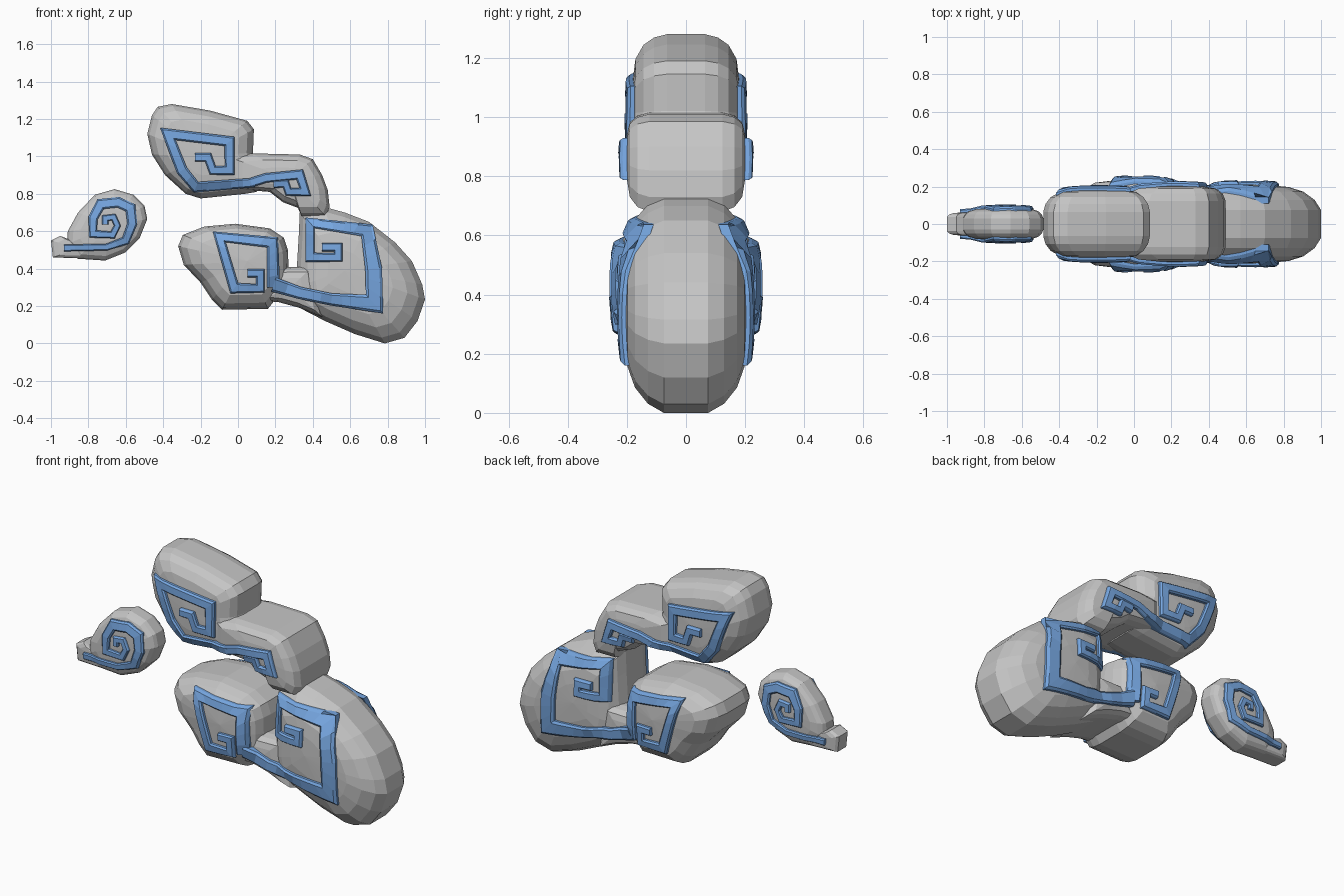
import bpy, bmesh
from mathutils import Vector
from mathutils.bvhtree import BVHTree


def material(name, rgb):
    m = bpy.data.materials.new(name)
    m.diffuse_color = (*rgb, 1)
    return m


GREY = material("cloud grey", (0.56, 0.56, 0.56))
BLUE = material("swirl blue", (0.18, 0.38, 0.74))


def finish(name, bm, mat):
    bmesh.ops.recalc_face_normals(bm, faces=bm.faces[:])
    me = bpy.data.meshes.new(name)
    bm.to_mesh(me)
    bm.free()
    me.materials.append(mat)
    ob = bpy.data.objects.new(name, me)
    bpy.context.scene.collection.objects.link(ob)
    return ob


BOXY = [(0.0, 1.03), (0.45, 1.0), (0.75, 0.95), (0.92, 0.82), (1.0, 0.62)]
SOFT = [(0.0, 1.03), (0.45, 1.0), (0.7, 0.95), (0.87, 0.8), (0.96, 0.6), (1.0, 0.36)]
ROUND = [(0.0, 1.02), (0.35, 1.0), (0.6, 0.95), (0.78, 0.83), (0.92, 0.62), (1.0, 0.36)]


def pillow(name, outline, centre, depth, side):
    """Rounded slab: the outline shrinks towards its centre as it nears each side."""
    levels = [(s, -y) for s, y in side] + [(s, y) for s, y in reversed(side)]
    bm = bmesh.new()
    c = Vector(centre)
    rings = []
    for s, y in levels:
        pts = [c + (Vector(p) - c) * s for p in outline] if s else [c]
        rings.append([bm.verts.new((p.x, y * depth, p.y)) for p in pts])
    n = len(outline)
    for a, b in zip(rings, rings[1:]):
        for i in range(n):
            j = (i + 1) % n
            if len(a) == 1:
                bm.faces.new((a[0], b[i], b[j]))
            elif len(b) == 1:
                bm.faces.new((a[i], a[j], b[0]))
            else:
                bm.faces.new((a[i], a[j], b[j], b[i]))
    return finish(name, bm, GREY)


def union(base, others):
    bpy.context.view_layer.objects.active = base
    for o in others:
        mod = base.modifiers.new("join", 'BOOLEAN')
        mod.operation = 'UNION'
        mod.solver = 'EXACT'
        mod.object = o
        bpy.ops.object.modifier_apply(modifier=mod.name)
        bpy.data.objects.remove(o)
    return base


def swirl(name, body, path, widths, height=0.024):
    """Raised ribbon laid on both sides of a body along a path in x, z."""
    bm = bmesh.new()
    bm.from_mesh(body.data)
    tree = BVHTree.FromBMesh(bm)
    bm.free()
    pts = [Vector(p) for p in path]
    if not isinstance(widths, list):
        widths = [widths] * len(pts)
    dirs = [(b - a).normalized() for a, b in zip(pts, pts[1:])]
    norms = [Vector((-d.y, d.x)) for d in dirs]
    corners = []
    for i, p in enumerate(pts):
        n1, n2 = norms[max(i - 1, 0)], norms[min(i, len(norms) - 1)]
        off = (n1 + n2) / max(1 + n1.dot(n2), 0.4) * widths[i] / 2
        corners.append((p + off, p - off))
    stations = []
    for i in range(len(pts) - 1):
        steps = max(1, round((pts[i + 1] - pts[i]).length / 0.06))
        for k in range(steps):
            stations.append([corners[i][e].lerp(corners[i + 1][e], k / steps) for e in (0, 1)])
    stations.append(list(corners[-1]))

    def surface(p):
        hit = tree.ray_cast(Vector((p.x, -1, p.y)), Vector((0, 1, 0)))[0]
        if hit is None:
            hit = tree.find_nearest(Vector((p.x, -0.15, p.y)))[0]
        return hit.y

    section = [(0, 0.02), (0.0, -height * 0.6), (0.15, -height),
               (0.85, -height), (1, -height * 0.6), (1, 0.02)]
    bm = bmesh.new()
    for sign in (1, -1):
        rows = []
        for l, r in stations:
            row = []
            for t, dy in section:
                p = l.lerp(r, t)
                row.append(bm.verts.new((p.x, sign * min(surface(p) + dy, -0.005), p.y)))
            rows.append(row)
        m = len(section)
        for a, b in zip(rows, rows[1:]):
            for i in range(m):
                j = (i + 1) % m
                bm.faces.new((a[i], a[j], b[j], b[i]))
        bm.faces.new(rows[0])
        bm.faces.new(rows[-1])
    return finish(name, bm, BLUE)


# Main cloud: four puffs and a bridge merged into one body
upper = pillow("cloud_body", [
    (-0.46, 1.22), (-0.43, 1.265), (-0.355, 1.28), (-0.15, 1.245), (0.05, 1.19),
    (0.085, 1.145), (0.08, 1.02), (0.12, 0.9), (0.1, 0.81), (0.04, 0.80), (-0.2, 0.775),
    (-0.28, 0.80), (-0.39, 0.90), (-0.46, 1.01), (-0.485, 1.12)],
    (-0.18, 1.0), 0.18, SOFT)
middle = pillow("middle_puff", [
    (-0.06, 1.0), (0.08, 1.016), (0.33, 1.01), (0.40, 0.985), (0.45, 0.90), (0.48, 0.82),
    (0.49, 0.73), (0.47, 0.68), (0.34, 0.68), (0.32, 0.725), (0.24, 0.755),
    (0.17, 0.81), (-0.06, 0.83)],
    (0.28, 0.88), 0.2, BOXY)
lower_right = pillow("lower_right_puff", [
    (0.33, 0.70), (0.46, 0.73), (0.57, 0.70), (0.70, 0.65), (0.84, 0.54), (0.93, 0.44),
    (0.985, 0.315), (1.0, 0.235), (0.96, 0.12), (0.89, 0.03), (0.785, 0.0), (0.625, 0.05),
    (0.465, 0.12), (0.33, 0.19), (0.31, 0.3), (0.315, 0.41), (0.325, 0.58)],
    (0.57, 0.39), 0.208, ROUND)
bridge = pillow("bridge", [
    (0.12, 0.405), (0.4, 0.41), (0.45, 0.14), (0.33, 0.19), (0.22, 0.22), (0.12, 0.23)],
    (0.28, 0.3), 0.19, BOXY)
lower_left = pillow("lower_left_puff", [
    (-0.32, 0.52), (-0.295, 0.58), (-0.18, 0.625), (-0.015, 0.64), (0.17, 0.615),
    (0.245, 0.565), (0.267, 0.50), (0.27, 0.41), (0.265, 0.3), (0.2, 0.235),
    (0.16, 0.185), (-0.085, 0.18), (-0.14, 0.235), (-0.2, 0.325), (-0.29, 0.42)],
    (0.05, 0.44), 0.232, SOFT)
cloud = union(upper, [middle, lower_right, bridge, lower_left])

# Small separate cloud with its tail
small = pillow("small_cloud", [
    (-0.91, 0.60), (-0.855, 0.70), (-0.765, 0.795), (-0.66, 0.825), (-0.56, 0.795),
    (-0.5, 0.735), (-0.485, 0.665), (-0.525, 0.565), (-0.605, 0.485), (-0.71, 0.443),
    (-0.86, 0.453), (-0.915, 0.53)],
    (-0.68, 0.63), 0.084, SOFT)
tail = pillow("small_tail", [
    (-1.0, 0.55), (-0.95, 0.575), (-0.90, 0.555), (-0.7, 0.57), (-0.7, 0.45), (-0.99, 0.46)],
    (-0.85, 0.51), 0.062, BOXY)
small = union(small, [tail])

# Raised spiral bands
swirl("upper_swirl", cloud, [
    (0.09, 0.86), (-0.225, 0.835), (-0.3, 0.925), (-0.375, 1.12), (-0.045, 1.08),
    (-0.045, 0.925), (-0.135, 0.925), (-0.16, 0.995), (-0.23, 0.995)],
    [0.05, 0.055, 0.06, 0.055, 0.055, 0.05, 0.045, 0.045, 0.045])
swirl("middle_swirl", cloud, [
    (0.07, 0.86), (0.15, 0.885), (0.33, 0.903), (0.36, 0.81), (0.27, 0.81),
    (0.255, 0.855), (0.19, 0.85)], [0.05, 0.05, 0.05, 0.045, 0.04, 0.04, 0.04])
swirl("lower_right_swirl", cloud, [
    (0.19, 0.315), (0.33, 0.27), (0.5, 0.235), (0.73, 0.21), (0.725, 0.4), (0.69, 0.605),
    (0.385, 0.645), (0.385, 0.46), (0.535, 0.46), (0.535, 0.515), (0.45, 0.515)],
    [0.08, 0.065, 0.065, 0.09, 0.09, 0.07, 0.05, 0.05, 0.045, 0.045, 0.045])
swirl("lower_left_swirl", cloud, [
    (0.19, 0.3), (0.185, 0.54), (-0.1, 0.57), (-0.02, 0.295), (0.12, 0.295),
    (0.12, 0.375), (0.05, 0.375)], [0.07, 0.06, 0.05, 0.055, 0.045, 0.045, 0.045])
swirl("small_swirl", small, [
    (-0.93, 0.51), (-0.7, 0.515), (-0.6, 0.55), (-0.565, 0.64), (-0.575, 0.725),
    (-0.64, 0.755), (-0.735, 0.745), (-0.775, 0.67), (-0.775, 0.585), (-0.67, 0.58),
    (-0.645, 0.63), (-0.665, 0.675), (-0.71, 0.67), (-0.71, 0.635)],
    [0.036, 0.036, 0.045, 0.052, 0.055, 0.055, 0.055, 0.05, 0.04, 0.036, 0.033, 0.033, 0.033, 0.033],
    0.018)
